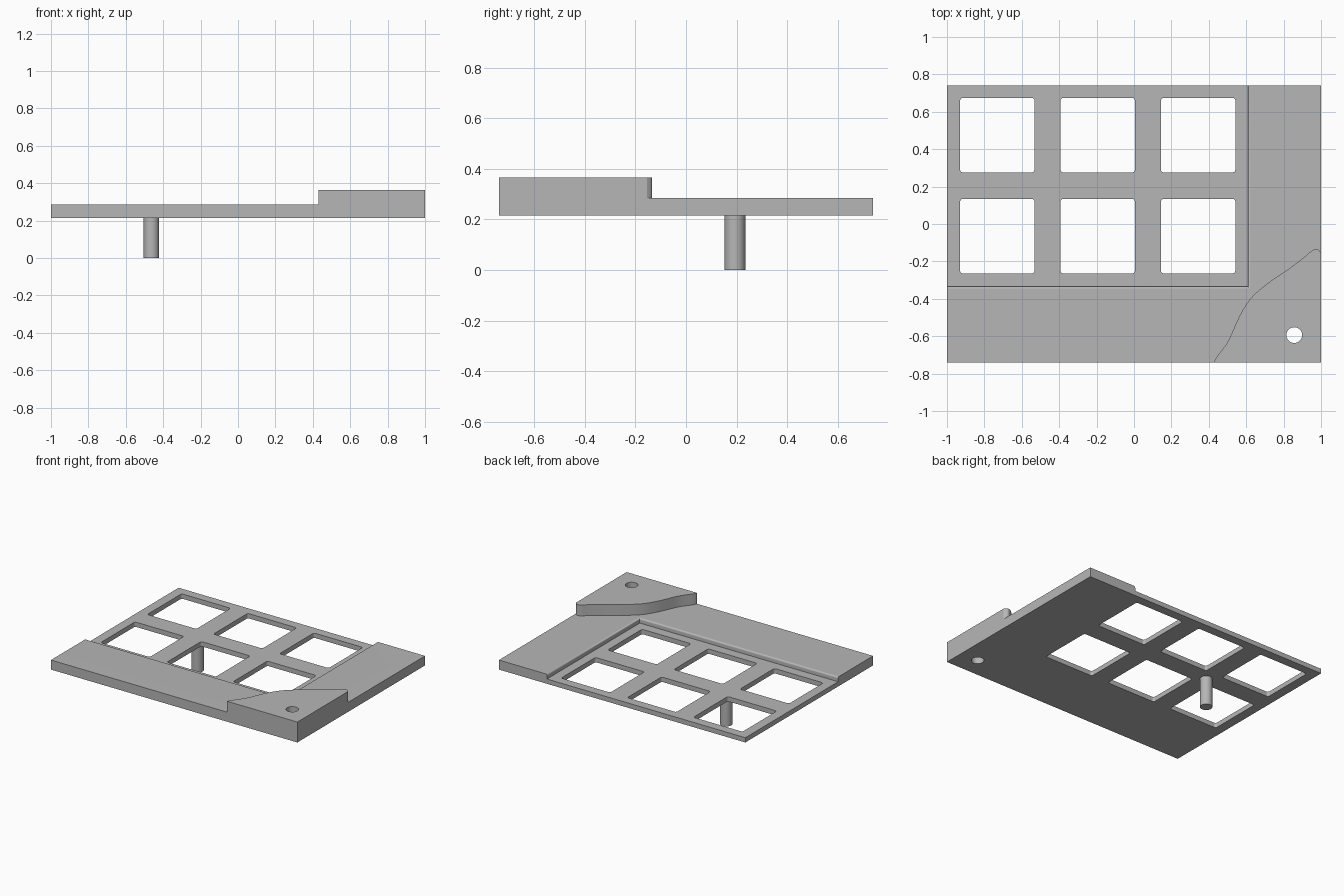
import bpy
import bmesh
import math
from mathutils import Vector
from mathutils.geometry import interpolate_bezier

old = bpy.data.objects.get("Cube")
if old:
    bpy.data.objects.remove(old, do_unlink=True)

# Heights of the stacked levels
BOTTOM, GRID_TOP, RIM_TOP, CORNER_TOP = 0.215, 0.25, 0.285, 0.365
HALF_X, HALF_Y = 1.0, 0.74
STEP_X, STEP_Y = 0.61, -0.335

grey = bpy.data.materials.new("plain grey")
grey.use_nodes = True
colour = (0.47, 0.47, 0.47, 1)
grey.diffuse_color = colour
grey.node_tree.nodes["Principled BSDF"].inputs["Base Color"].default_value = colour


def loft(name, rings):
    """Closed solid through a stack of (outline, height) rings."""
    bm = bmesh.new()
    loops = [[bm.verts.new((x, y, z)) for x, y in outline] for outline, z in rings]
    bm.faces.new(loops[0])
    bm.faces.new(loops[-1])
    for low, high in zip(loops, loops[1:]):
        n = len(low)
        for i in range(n):
            j = (i + 1) % n
            bm.faces.new((low[i], low[j], high[j], high[i]))
    bmesh.ops.recalc_face_normals(bm, faces=bm.faces)
    mesh = bpy.data.meshes.new(name)
    bm.to_mesh(mesh)
    bm.free()
    mesh.materials.append(grey)
    obj = bpy.data.objects.new(name, mesh)
    bpy.context.collection.objects.link(obj)
    return obj


def rectangle(x0, x1, y0, y1):
    return [(x0, y0), (x1, y0), (x1, y1), (x0, y1)]


def circle(cx, cy, r, n=48):
    return [(cx + r * math.cos(math.tau * i / n), cy + r * math.sin(math.tau * i / n))
            for i in range(n)]


def rounded_square(cx, cy, half, r, steps=4):
    points = []
    for k, (sx, sy) in enumerate([(1, 1), (-1, 1), (-1, -1), (1, -1)]):
        for i in range(steps + 1):
            a = (k + i / steps) * math.pi / 2
            points.append((cx + sx * (half - r) + r * math.cos(a),
                           cy + sy * (half - r) + r * math.sin(a)))
    return points


def smooth_path(points, steps=6):
    """Smooth curve through the given points."""
    pts = [Vector((x, y, 0)) for x, y in points]
    path = [pts[0]]
    for i in range(len(pts) - 1):
        a, b = pts[i], pts[i + 1]
        before, after = pts[max(i - 1, 0)], pts[min(i + 2, len(pts) - 1)]
        path += interpolate_bezier(a, a + (b - before) / 6, b - (after - a) / 6, b, steps + 1)[1:]
    return [(p.x, p.y) for p in path]


def activate(obj):
    bpy.ops.object.select_all(action='DESELECT')
    obj.select_set(True)
    bpy.context.view_layer.objects.active = obj


def carve(body, cutter):
    cutter.hide_render = True
    activate(body)
    mod = body.modifiers.new("cut", 'BOOLEAN')
    mod.operation = 'DIFFERENCE'
    mod.solver = 'EXACT'
    mod.object = cutter
    bpy.ops.object.modifier_apply(modifier=mod.name)
    bpy.data.objects.remove(cutter, do_unlink=True)


def finish(obj):
    activate(obj)
    bpy.ops.object.shade_smooth_by_angle(angle=math.radians(35))
    mod = obj.modifiers.new("clean shading", 'WEIGHTED_NORMAL')
    mod.keep_sharp = True


# Tray body, carved from one block
block = rectangle(-HALF_X, HALF_X, -HALF_Y, HALF_Y)
tray = loft("tray_body", [(block, BOTTOM), (block, CORNER_TOP)])

# Everything but the wavy raised corner drops to rim height
wave = smooth_path([(0.43, -0.745), (0.438, -0.717), (0.503, -0.626), (0.567, -0.487),
                    (0.631, -0.39), (0.727, -0.308), (0.834, -0.235), (0.909, -0.178),
                    (0.952, -0.142), (0.982, -0.135), (1.002, -0.158)])
around = [(0.43, -1)] + wave + [(1.2, -0.158), (1.2, 1), (-1.2, 1), (-1.2, -1)]
carve(tray, loft("rim_cutter", [(around, RIM_TOP), (around, 0.5)]))

# Recessed grid area, with a small round along the step
ROUND = 0.012


def recess(grow):
    return rectangle(-1.2, STEP_X + grow, STEP_Y - grow, 1)


rings = [(recess(0), GRID_TOP)]
for i in range(4):
    a = i / 3 * math.pi / 2
    rings.append((recess(ROUND * (1 - math.cos(a))), RIM_TOP - ROUND * (1 - math.sin(a))))
rings.append((recess(ROUND), 0.5))
carve(tray, loft("recess_cutter", rings))

# Six windows
for column in range(3):
    for row in range(2):
        outline = rounded_square(-0.731 + 0.537 * column, -0.065 + 0.54 * row, 0.199, 0.015)
        carve(tray, loft("window_cutter", [(outline, 0.1), (outline, 0.5)]))

# Round hole through the raised corner
outline = circle(0.857, -0.594, 0.042)
carve(tray, loft("hole_cutter", [(outline, 0.1), (outline, 0.5)]))
finish(tray)

# Peg under the grid
outline = circle(-0.463, 0.194, 0.041)
finish(loft("peg", [(outline, 0), (outline, BOTTOM)]))
